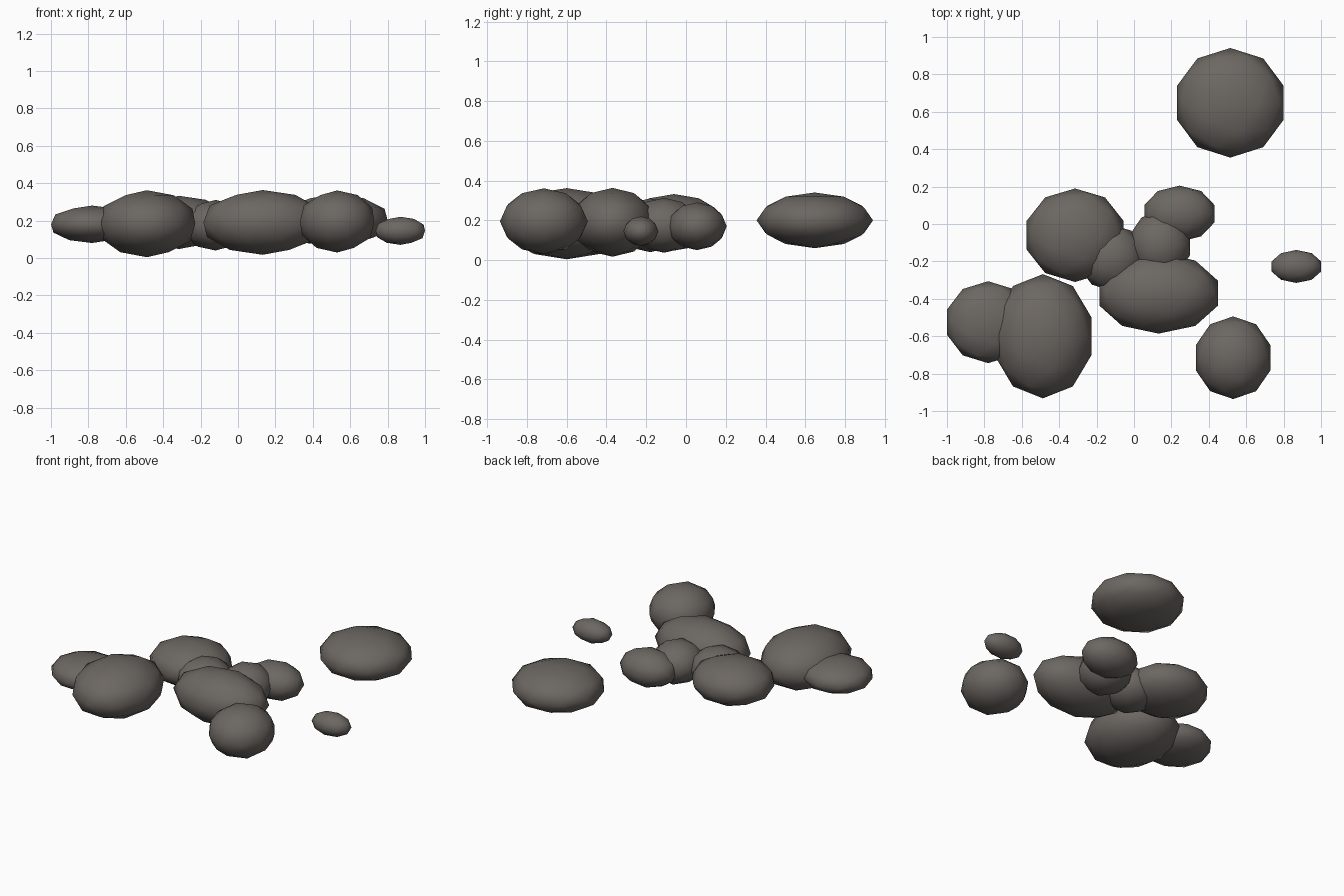
import bpy

if "Cube" in bpy.data.objects:
    bpy.data.objects.remove(bpy.data.objects["Cube"])

# One flat stone colour
stone = bpy.data.materials.new("dark_warm_grey_stone")
stone.diffuse_color = (0.15, 0.135, 0.122, 1.0)
stone.use_nodes = True
stone.node_tree.nodes["Principled BSDF"].inputs["Base Color"].default_value = stone.diffuse_color


def boulder(name, centre, radii):
    """Squashed low-poly ball, smooth shaded."""
    bpy.ops.mesh.primitive_ico_sphere_add(subdivisions=2, radius=1.0)
    ob = bpy.context.object
    ob.name = name
    ob.location = centre
    ob.scale = radii
    bpy.ops.object.transform_apply(location=False, rotation=False, scale=True)
    bpy.ops.object.shade_smooth()
    ob.data.materials.append(stone)


# Scattered boulders: name, centre, radii
ROCKS = [
    ("back_boulder", (0.515, 0.648, 0.20), (0.300, 0.293, 0.14)),
    ("middle_left_boulder", (-0.315, -0.06, 0.19), (0.272, 0.25, 0.142)),
    ("far_left_boulder", (-0.78, -0.525, 0.18), (0.231, 0.219, 0.10)),
    ("front_left_boulder", (-0.487, -0.60, 0.183), (0.272, 0.332, 0.179)),
    ("centre_boulder", (0.132, -0.37, 0.19), (0.333, 0.216, 0.173)),
    ("front_right_boulder", (0.53, -0.715, 0.195), (0.209, 0.221, 0.166)),
    ("upper_small_rock", (0.243, 0.055, 0.17), (0.197, 0.15, 0.12)),
    ("inner_right_rock", (0.14, -0.11, 0.175), (0.169, 0.18, 0.138)),
    ("inner_left_rock", (-0.12, -0.18, 0.175), (0.18, 0.178, 0.135)),
    ("right_pebble", (0.868, -0.227, 0.145), (0.139, 0.088, 0.075)),
]
for rock in ROCKS:
    boulder(*rock)
